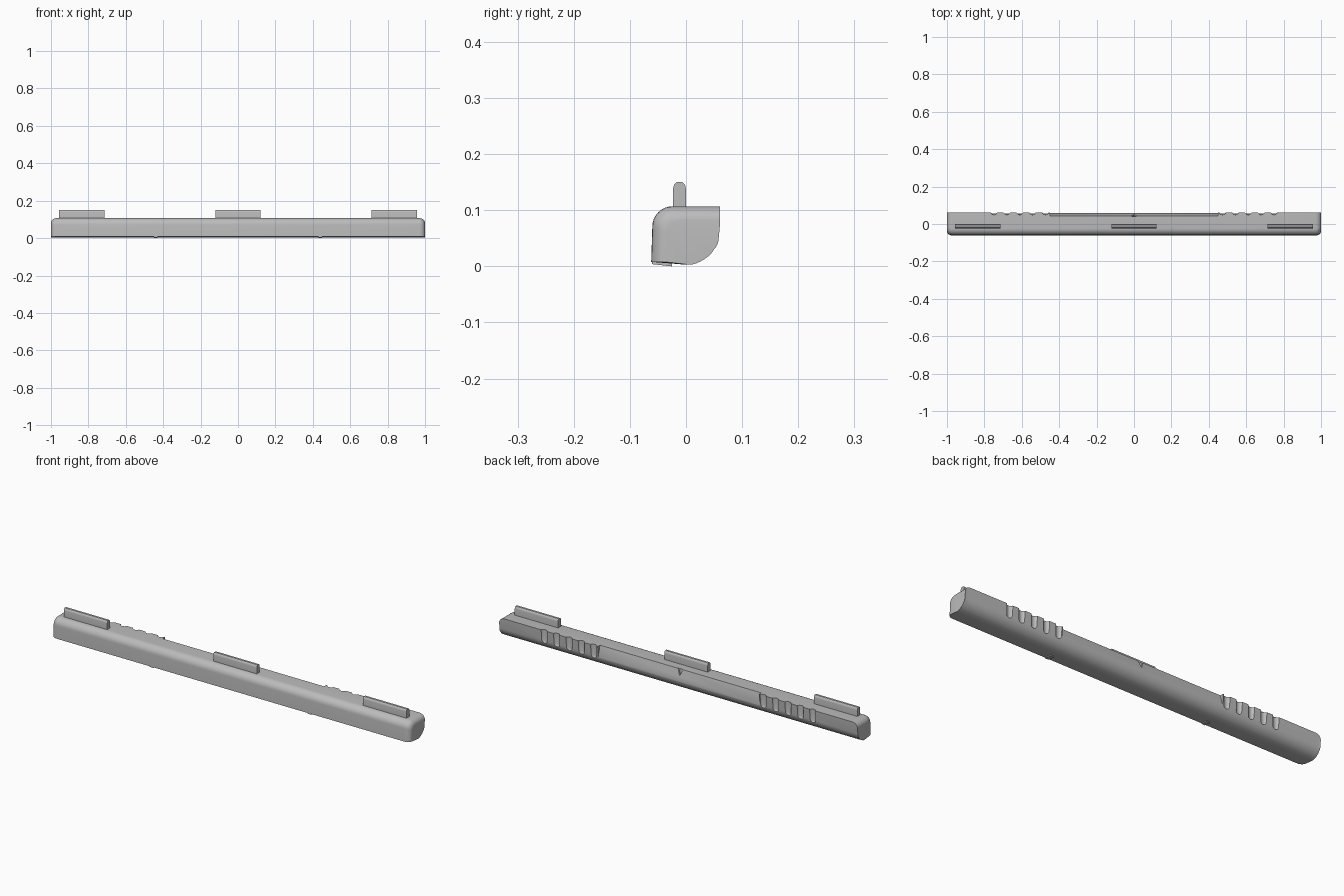
import bpy, bmesh, math
from mathutils import Matrix

if "Cube" in bpy.data.objects:
    bpy.data.objects.remove(bpy.data.objects["Cube"])

grey = bpy.data.materials.new("plain grey")
grey.diffuse_color = (0.5, 0.5, 0.5, 1)
grey.use_nodes = True
grey.node_tree.nodes["Principled BSDF"].inputs["Base Color"].default_value = grey.diffuse_color


def finish(name, bm, helper=False):
    bmesh.ops.recalc_face_normals(bm, faces=bm.faces)
    me = bpy.data.meshes.new(name)
    bm.to_mesh(me)
    bm.free()
    me.materials.append(grey)
    ob = bpy.data.objects.new(name, me)
    bpy.context.collection.objects.link(ob)
    ob.hide_render = helper
    return ob


def loft(name, rings, helper=False):
    """Skin closed rings of equal length and cap both ends."""
    bm = bmesh.new()
    vs = [[bm.verts.new(p) for p in r] for r in rings]
    n = len(vs[0])
    for a, b in zip(vs, vs[1:]):
        for i in range(n):
            bm.faces.new((a[i], a[(i + 1) % n], b[(i + 1) % n], b[i]))
    bm.faces.new(vs[0])
    bm.faces.new(vs[-1][::-1])
    return finish(name, bm, helper)


def smooth(ob):
    bpy.ops.object.select_all(action='DESELECT')
    bpy.context.view_layer.objects.active = ob
    ob.select_set(True)
    bpy.ops.object.shade_smooth_by_angle(angle=math.radians(30))


def arc(cy, cz, ry, rz, a0, a1, n=8):
    ts = [math.radians(a0 + (a1 - a0) * i / n) for i in range(n + 1)]
    return [(cy + ry * math.cos(t), cz + rz * math.sin(t)) for t in ts]


# Body cross-section: rounded front-top edge, large round under the back
profile = [(-0.062, 0.008)]
profile += arc(-0.024, 0.071, 0.036, 0.036, 180, 90)
profile += [(0.061, 0.107), (0.0605, 0.095)]
profile += arc(0.0, 0.058, 0.058, 0.055, -5, -90, 10)


# Ends round over along the front and top edges only
R = 0.03


def section(x, d):
    ring = []
    for y, z in profile:
        wy = min(1, max(0, (0.02 - y) / 0.08))
        wz = min(1, max(0, (z - 0.03) / 0.077))
        ring.append((x, y + d * wy, z - d * wz))
    return ring


steps = [math.radians(90 * i / 6) for i in range(7)]
end = [(1 - R + R * math.sin(t), R * (1 - math.cos(t)) * 0.85) for t in steps]
rings = [section(-x, d) for x, d in reversed(end)] + [section(x, d) for x, d in end]
body = loft("bar_body", rings)

# Sloped finger panel cut along the middle of the back
wedge = [(0.043, 0.12), (0.043, 0.107), (0.0582, 0.05), (0.09, 0.05), (0.09, 0.12)]
cutters = [loft("panel_cutter", [[(x, y, z) for y, z in wedge] for x in (-0.45, 0.45)], True)]

# Small pointed notch in the middle of the panel
tri = [(-0.016, 0.112), (0.016, 0.112), (0.0, 0.075)]
cutters.append(loft("notch_cutter", [[(x, y, z) for x, z in tri] for y in (0.04, 0.08)], True))

# Upright grip grooves with round lower ends
for side in (-1, 1):
    for i in range(5):
        x = side * (0.473 + 0.069 * i)
        rr = [(0.001, 0.038), (0.010, 0.041), (0.016, 0.047), (0.018, 0.055), (0.018, 0.13)]
        ring = [[(x + r * math.cos(math.tau * k / 20), 0.067 + r * math.sin(math.tau * k / 20), z)
                 for k in range(20)] for r, z in rr]
        cutters.append(loft("groove_cutter", ring, True))

bpy.context.view_layer.objects.active = body
body.select_set(True)
for c in cutters:
    m = body.modifiers.new("cut", 'BOOLEAN')
    m.operation, m.solver, m.object = 'DIFFERENCE', 'EXACT', c
    bpy.ops.object.modifier_apply(modifier=m.name)
for c in cutters:
    bpy.data.objects.remove(c)
smooth(body)

# Three upright tabs with rounded tops
tab = [(-0.023, 0.1), (-0.023, 0.138), (-0.0215, 0.145), (-0.017, 0.15),
       (-0.006, 0.15), (-0.0015, 0.145), (0.0, 0.138), (0.0, 0.1)]
for name, x in (("left_tab", -0.835), ("middle_tab", 0), ("right_tab", 0.835)):
    ob = loft(name, [[(x + s * 0.121, y, z) for y, z in tab] for s in (-1, 1)])
    smooth(ob)

# Low feet under the front edge
for name, x in (("left_foot", -0.44), ("right_foot", 0.44)):
    foot = [(-0.061, 0.01), (-0.061, 0.004), (-0.025, 0.0), (-0.025, 0.008)]
    loft(name, [[(x + s * 0.01, y, z) for y, z in foot] for s in (-1, 1)])
